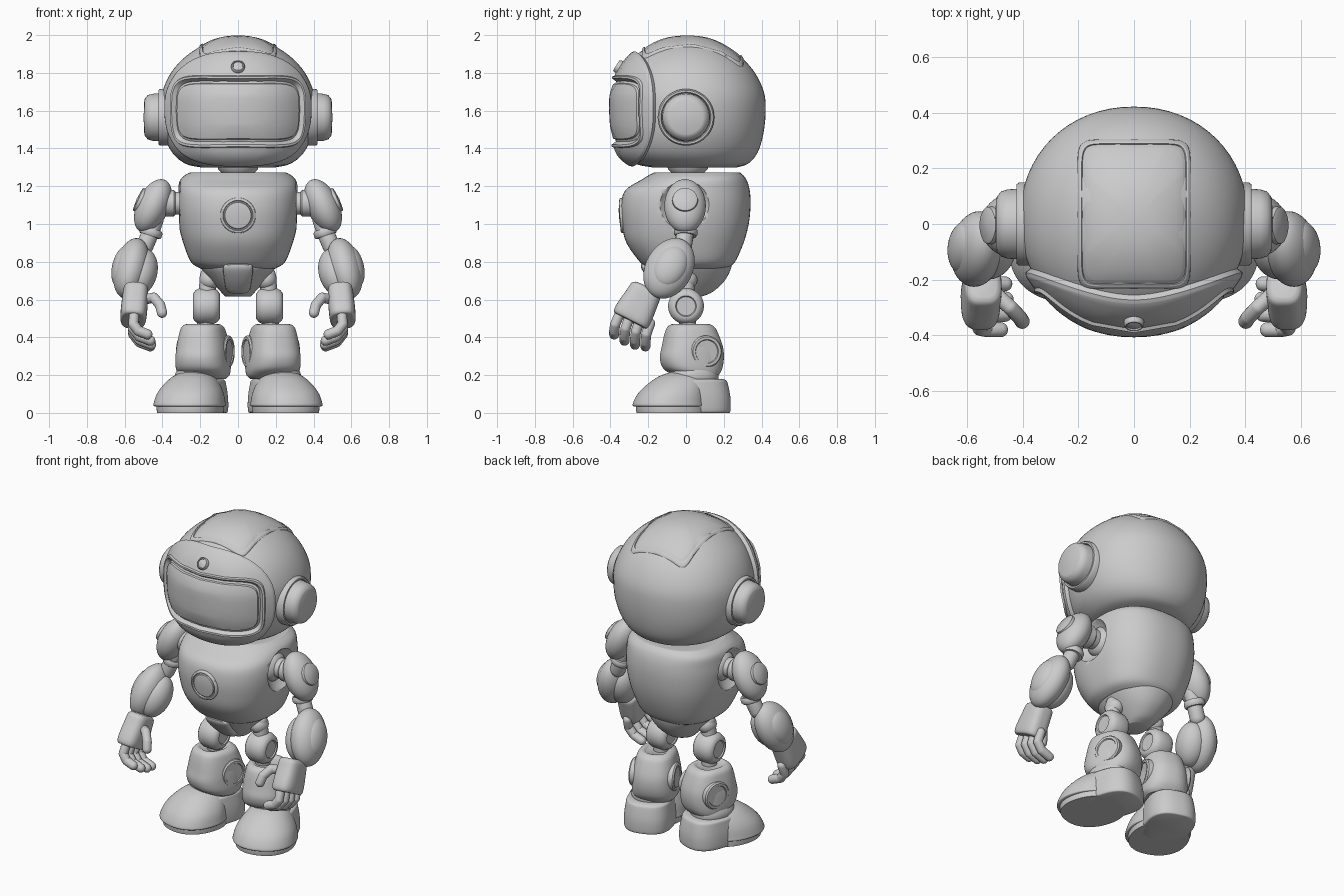
import bpy, bmesh, math
from math import sin, cos, pi, radians
from mathutils import Vector, Matrix, Euler
from mathutils.bvhtree import BVHTree

if "Cube" in bpy.data.objects:
    bpy.data.objects.remove(bpy.data.objects["Cube"])

grey = bpy.data.materials.new("light_grey")
grey.use_nodes = True
grey.diffuse_color = (0.6, 0.6, 0.6, 1)
grey.node_tree.nodes["Principled BSDF"].inputs["Base Color"].default_value = grey.diffuse_color
parts = []


def finish(name, bm, mirror=False):
    bmesh.ops.recalc_face_normals(bm, faces=bm.faces)
    mesh = bpy.data.meshes.new(name)
    bm.to_mesh(mesh)
    bm.free()
    mesh.materials.append(grey)
    ob = bpy.data.objects.new(name, mesh)
    bpy.context.collection.objects.link(ob)
    if mirror:
        ob.modifiers.new("Mirror", 'MIRROR')
    parts.append(ob)
    return ob


def skin(bm, rows):
    """Bridge closed rows of points and cap both ends."""
    rings = [[bm.verts.new(p) for p in row] for row in rows]
    n = len(rings[0])
    for a, b in zip(rings, rings[1:]):
        for i in range(n):
            j = (i + 1) % n
            bm.faces.new((a[i], a[j], b[j], b[i]))
    bm.faces.new(rings[0])
    bm.faces.new(rings[-1])


def outline(u0, u1, v0, v1, e=2, n=96):
    """Superellipse inside a rectangle."""
    def f(c):
        return math.copysign(abs(c) ** (2 / e), c)
    return [((u0 + u1) / 2 + (u1 - u0) / 2 * f(cos(2 * pi * i / n)),
             (v0 + v1) / 2 + (v1 - v0) / 2 * f(sin(2 * pi * i / n))) for i in range(n)]


def loft(name, rings, e=2.2, matrix=Matrix(), mirror=False, sub=5):
    """Rings are (z, half width, front y, back y), joined by a smooth spline."""
    ks = [Vector(r) for r in rings]
    ks = [ks[0]] + ks + [ks[-1]]
    smooth = []
    for a, b, c, d in zip(ks, ks[1:], ks[2:], ks[3:]):
        for s in range(sub):
            t = s / sub
            smooth.append(b + (c - a) * (t / 2) + (a * 2 - b * 5 + c * 4 - d) * (t * t / 2)
                          + (b * 3 - a - c * 3 + d) * (t ** 3 / 2))
    smooth.append(ks[-1])
    bm = bmesh.new()
    skin(bm, [[matrix @ Vector((x, y, z)) for x, y in outline(-w, w, f, b, e, 64)]
              for z, w, f, b in smooth])
    return finish(name, bm, mirror)


def spin(bm, profile, base, axis, n=48):
    """Revolve (radius, height) points about an axis."""
    q = Vector(axis).to_track_quat('Z', 'Y')
    skin(bm, [[Vector(base) + q @ Vector((r * cos(2 * pi * i / n), r * sin(2 * pi * i / n), h))
               for i in range(n)] for r, h in profile])


def lathe(name, profile, base, axis, mirror=False):
    bm = bmesh.new()
    spin(bm, profile, base, axis)
    return finish(name, bm, mirror)


def rod(name, points, r, mirror=True):
    """Chain of round-ended segments."""
    bm = bmesh.new()
    for a, b in zip(points, points[1:]):
        d = Vector(b) - Vector(a)
        arc = [(r * max(sin(t * pi / 10), 0.02), r * cos(t * pi / 10)) for t in range(6)]
        spin(bm, [(x, -h) for x, h in arc] + [(x, d.length + h) for x, h in reversed(arc)], a, d, 20)
    return finish(name, bm, mirror)


def ball(name, loc, radii, tilt=(0, 0), mirror=True):
    bm = bmesh.new()
    turn = Euler((radians(tilt[0]), radians(tilt[1]), 0)).to_matrix().to_4x4()
    bmesh.ops.create_uvsphere(bm, u_segments=40, v_segments=24, radius=1,
                              matrix=Matrix.Translation(loc) @ turn @ Matrix.Diagonal((*radii, 1)))
    return finish(name, bm, mirror)


def patch(name, target, loops, ray):
    """Shell that follows the target: loops are (outline, height above it)."""
    bvh = BVHTree.FromPolygons([v.co for v in target.data.vertices],
                               [p.vertices for p in target.data.polygons])

    def place(u, v, h):
        o, d = ray(u, v)
        hit = bvh.ray_cast(o, d)[0] or bvh.find_nearest(o + d * 0.2)[0]
        return hit + d * h
    rows = []
    for (a, ha), (b, hb) in zip(loops, loops[1:]):
        for s in range(6):
            t = s / 6
            rows.append([place(p[0] + (q[0] - p[0]) * t, p[1] + (q[1] - p[1]) * t, ha + (hb - ha) * t)
                         for p, q in zip(a, b)])
    rows.append([place(*p, loops[-1][1]) for p in loops[-1][0]])
    bm = bmesh.new()
    skin(bm, rows)
    return finish(name, bm)


# Head
head = loft("head", [(1.30, .20, -.18, .27), (1.32, .28, -.27, .33), (1.38, .35, -.345, .38),
                     (1.48, .395, -.375, .41), (1.6, .41, -.385, .422), (1.7, .4, -.38, .412),
                     (1.8, .355, -.345, .365), (1.88, .285, -.28, .295), (1.945, .19, -.19, .2),
                     (1.98, .1, -.1, .11), (1.99, .01, -.01, .01)], e=2.1)


def face_ray(az, el):
    a, b = radians(az), radians(el)
    return Vector((0, 0, 1.6)), Vector((sin(a) * cos(b), -cos(a) * cos(b), sin(b)))


def visor_shape(g, e=6):
    return outline(-54 - g, 54 + g, -24 - g, 23 + g, e)


# Raised face surround with the visor seated in it
patch("face_surround", head, [(outline(-67, 67, -47, 50, 2.5), -.01),
                              (outline(-66, 66, -46, 49, 2.5), .022),
                              (outline(-64, 64, -44, 47, 2.5), .027),
                              (visor_shape(3), .024), (visor_shape(1.8), .034),
                              (visor_shape(.5), .030), (visor_shape(-.3), .004),
                              (visor_shape(-2), .006), (visor_shape(-3), .016),
                              (outline(-25, 25, -11, 11, 4), .022),
                              (outline(-1, 1, -1, 1, 4), .022)], face_ray)


# Crown panel
def crown(g):
    return outline(-.205 + g, .205 - g, -.235 + g, .305 - g, 10)


patch("crown_panel", head, [(crown(0), -.01), (crown(.002), .008), (crown(.01), .012),
                            (crown(.016), .010), (crown(.019), .002), (crown(.03), .006),
                            (outline(-.01, .01, .02, .04), .009)],
      lambda u, v: (Vector((u, v, 1.6)), Vector((0, 0, 1))))

lathe("brow_button", [(.036, -.02), (.036, .012), (.031, .02), (.027, .02), (.025, .014), (.001, .02)],
      (0, -.352, 1.83), (0, -.8, .5))
lathe("ears", [(.15, -.05), (.15, .012), (.143, .022), (.133, .022), (.128, .012), (.126, .03),
               (.124, .055), (.117, .078), (.1, .092), (.09, .096), (.001, .1)],
      (.4, 0, 1.565), (1, 0, 0), True)
lathe("neck", [(.09, 0), (.08, .04), (.09, .06), (.085, .07), (.105, .09), (.115, .13)],
      (0, .01, 1.2), (0, 0, 1))

# Torso with hollow shoulder sockets
torso = loft("torso", [(.765, .2, -.2, .22), (.8, .25, -.245, .26), (.9, .29, -.315, .305),
                       (1.0, .315, -.34, .332), (1.1, .325, -.345, .342), (1.18, .32, -.32, .337),
                       (1.235, .305, -.235, .32), (1.265, .27, -.185, .295), (1.272, .24, -.16, .27),
                       (1.262, .14, -.1, .14), (1.235, .1, -.08, .1)], e=2.4)
socket_cutter = ball("socket_cutter", (.42, -.01, 1.1), (.17, .17, .17))
cut = torso.modifiers.new("Sockets", 'BOOLEAN')
cut.operation = 'DIFFERENCE'
cut.object = socket_cutter
socket_cutter.hide_render = True
socket_cutter.display_type = 'WIRE'


def disc(r):
    return outline(-r, r, 1.045 - r, 1.045 + r)


patch("chest_button", torso, [(disc(.095), -.01), (disc(.093), .008), (disc(.088), .012),
                              (disc(.08), .012), (disc(.077), .003), (disc(.072), .003),
                              (disc(.069), .01), (disc(.003), .01)],
      lambda u, v: (Vector((u, 0, v)), Vector((0, -1, 0))))

# Pelvis and its front plate
pelvis = loft("pelvis", [(.615, .065, -.06, .08), (.64, .09, -.1, .14), (.7, .145, -.165, .205),
                         (.77, .2, -.215, .24), (.81, .21, -.2, .24)])


def plate(g):
    return [(u * (.75 + (v - .63) * 1.6), v) for u, v in outline(-.085 + g, .085 - g, .63 + g, .795 - g, 5)]


patch("pelvis_plate", pelvis, [(plate(0), -.01), (plate(.003), .018), (plate(.01), .024),
                               (outline(-.002, .002, .71, .715), .024)],
      lambda u, v: (Vector((u, 0, v)), Vector((0, -1, 0))))

# Shoulders and upper arms
lathe("shoulder_joints", [(.09, 0), (.09, .04), (.075, .06), (.06, .07), (.06, .1), (.07, .11), (.07, .18)],
      (.23, -.005, 1.11), (1, 0, 0), True)
ball("shoulder_pads", (.45, -.005, 1.095), (.085, .11, .152), (0, -25))
lathe("shoulder_caps", [(.068, 0), (.066, .016), (.058, .021), (.001, .026)],
      (.512, -.005, 1.124), (cos(.436), 0, sin(.436)), True)
rod("upper_arms", [(.44, 0, 1.02), (.465, -.005, .95), (.495, -.015, .88)], .046)
lathe("elbow_rings", [(.056, 0), (.062, .01), (.062, .03), (.056, .04)],
      (.455, 0, .975), (.3, -.05, -.9), True)

# Forearms
ball("forearm_shells", (.565, -.09, .765), (.09, .125, .172), (-27, -14))
ball("forearm_bulges", (.608, -.085, .775), (.058, .09, .12), (-27, -14))
ball("inner_forearms", (.515, -.095, .745), (.088, .095, .135), (-27, -14))
hand_frame = Matrix.Translation((.548, -.25, .575)) @ Euler((radians(-27), radians(-5), 0)).to_matrix().to_4x4()
loft("wrist_cuffs", [(-.1, .05, -.08, .08), (-.095, .063, -.098, .098), (-.06, .07, -.105, .102),
                     (.04, .068, -.092, .092), (.085, .064, -.085, .085), (.1, .045, -.065, .065)],
     e=3, matrix=hand_frame, mirror=True, sub=3)

# Fingers curl inward, side by side
for i, size in enumerate((.78, .95, 1, .95)):
    y, z = -.375 + .055 * i, .5 - .015 * i
    bends = ((0, .02, .02), (.005, 0, -.04), (-.03, -.005, -.085), (-.09, -.005, -.108))
    rod(f"finger_{i + 1}", [(.55 + a * size, y + b, z + c * size) for a, b, c in bends], .027)
rod("thumbs", [(.5, -.25, .6), (.445, -.3, .61), (.412, -.335, .57), (.402, -.35, .53)], .027)

# Hips and knees
ball("hip_balls", (.15, 0, .705), (.055, .06, .055))
rod("thigh_rods", [(.155, 0, .73), (.168, 0, .6), (.172, .01, .44)], .045)
half = [(.05, -.064), (.055, -.071), (.066, -.071), (.084, -.058), (.095, -.035)]
lathe("knees", half + [(r, -h) for r, h in reversed(half)], (.167, 0, .565), (1, 0, 0), True)


# Lower legs and boots, toes turned outward
def turned(x):
    return Matrix.Translation((x, 0, 0)) @ Matrix.Rotation(radians(18), 4, 'Z')


shin = turned(.195)
loft("shins", [(.18, .11, -.02, .15), (.2, .13, -.06, .17), (.235, .138, -.115, .19), (.29, .137, -.135, .2),
               (.35, .132, -.125, .195), (.42, .118, -.11, .17), (.455, .105, -.095, .15),
               (.47, .08, -.07, .12), (.46, .06, -.05, .1)], e=2.5, matrix=shin, mirror=True)
half = [(.001, -.132), (.06, -.132), (.064, -.138), (.078, -.138), (.085, -.13)]
lathe("shin_discs", half + [(r, -h) for r, h in reversed(half)],
      shin @ Vector((0, .072, .325)), shin.to_3x3() @ Vector((1, 0, 0)), True)
boot = turned(.228)
loft("toe_caps", [(.035, .15, -.25, .08), (.036, .185, -.282, .1), (.06, .185, -.28, .1),
                  (.11, .17, -.25, .1), (.16, .138, -.195, .1), (.2, .095, -.13, .09), (.225, .03, -.04, .04)],
     matrix=boot, mirror=True)
loft("soles", [(0, .172, -.265, .11), (.02, .174, -.268, .11), (.045, .174, -.268, .11)],
     matrix=boot, mirror=True, sub=2)
loft("heels", [(0, .135, -.1, .228), (.012, .145, -.1, .235), (.08, .145, -.1, .235), (.15, .136, -.09, .222),
               (.172, .13, -.08, .212), (.18, .11, -.06, .19)], e=2.6, matrix=boot, mirror=True, sub=4)
loft("ankles", [(.16, .11, -.08, .17), (.2, .115, -.09, .175), (.24, .1, -.07, .16)],
     matrix=boot, mirror=True, sub=3)

# Smooth shading with crisp edges
bpy.ops.object.select_all(action='DESELECT')
for ob in parts:
    ob.select_set(True)
bpy.context.view_layer.objects.active = head
bpy.ops.object.shade_smooth_by_angle(angle=radians(40))
socket_cutter.hide_set(True)
